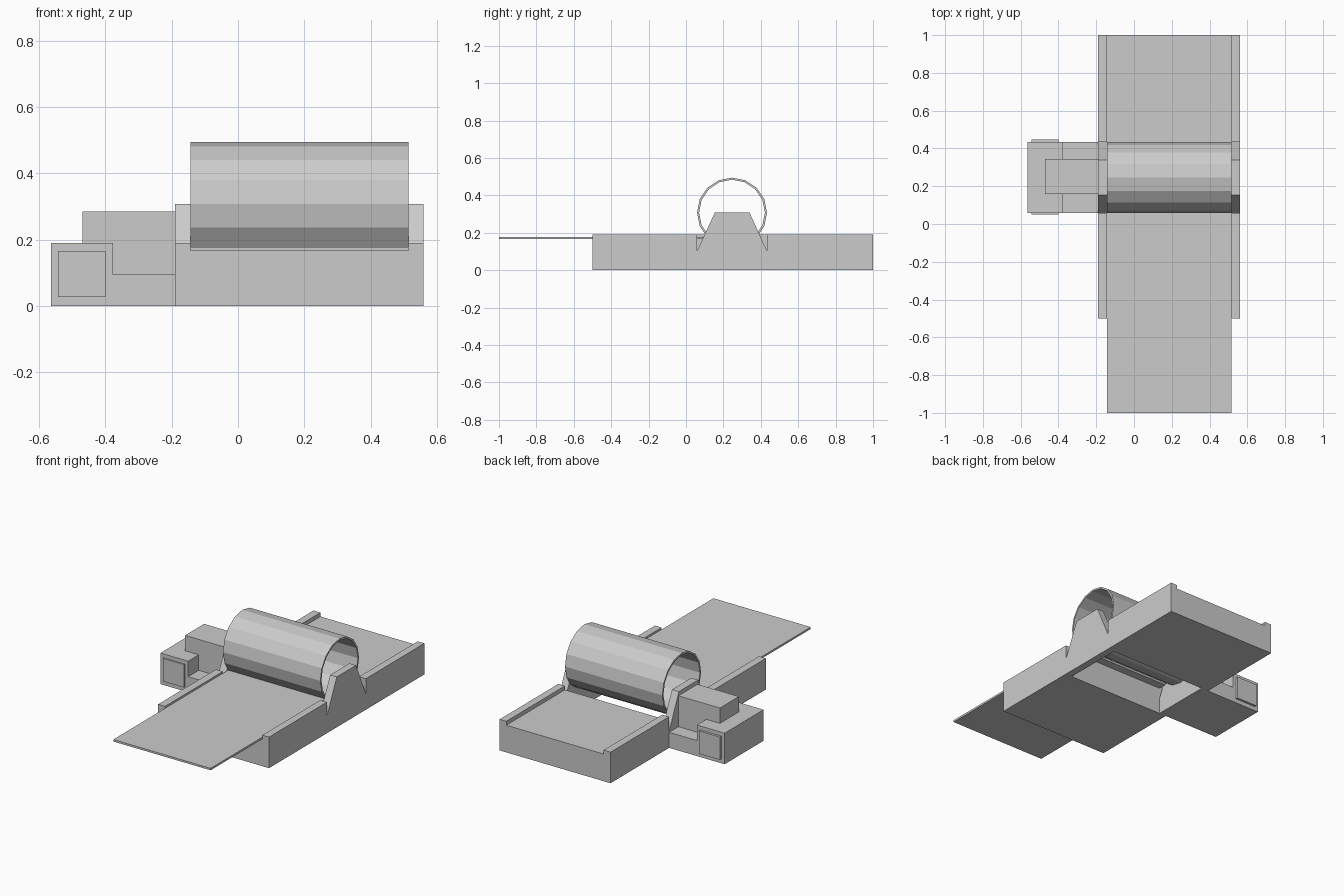
import bpy, bmesh, math

if "Cube" in bpy.data.objects:
    bpy.data.objects.remove(bpy.data.objects["Cube"])


def prism(name, pts, axis, a, b):
    """Extrude a closed 2D profile along axis 'x' (pts are y,z) or 'y' (pts are x,z)."""
    bm = bmesh.new()
    place = (lambda p, t: (t, p[0], p[1])) if axis == 'x' else (lambda p, t: (p[0], t, p[1]))
    lo = [bm.verts.new(place(p, a)) for p in pts]
    hi = [bm.verts.new(place(p, b)) for p in pts]
    n = len(pts)
    bm.faces.new(lo)
    bm.faces.new(hi[::-1])
    for i in range(n):
        j = (i + 1) % n
        bm.faces.new((lo[j], lo[i], hi[i], hi[j]))
    return finish(name, bm)


def finish(name, bm):
    bmesh.ops.recalc_face_normals(bm, faces=bm.faces)
    mesh = bpy.data.meshes.new(name)
    bm.to_mesh(mesh)
    bm.free()
    ob = bpy.data.objects.new(name, mesh)
    bpy.context.collection.objects.link(ob)
    return ob


def box(name, x, y, z):
    return prism(name, [(x[0], z[0]), (x[1], z[0]), (x[1], z[1]), (x[0], z[1])], 'y', *y)


XL, XR = -0.19, 0.56           # outer sides of the bed
IL, IR = -0.143, 0.515         # inner sides of the rails
Y0, Y1 = 0.058, 0.434          # roller gap
TOP, FLOOR = 0.19, 0.166

# Bed halves with a raised rail along each side
bed = [(XL, 0), (XR, 0), (XR, TOP), (IR, TOP), (IR, FLOOR), (IL, FLOOR), (IL, TOP), (XL, TOP)]
prism("front_bed", bed, 'y', -0.5, Y0)
prism("back_bed", bed, 'y', Y1, 1.0)

# Tapered brackets at both ends of the roller
bracket = [(Y0, 0), (Y1, 0), (Y1, 0.10), (0.34, 0.308), (0.154, 0.308), (Y0, 0.10)]
prism("left_bracket", bracket, 'x', XL, IL)
prism("right_bracket", bracket, 'x', IR, XR)

# Hollow sixteen-sided roller
bm = bmesh.new()
N, CY, CZ = 16, 0.246, 0.308
rings = []
for x, r in ((IL, 0.187), (IR, 0.187), (IR, 0.176), (IL, 0.176)):
    rings.append([bm.verts.new((x, CY + r * math.cos(2 * math.pi * i / N),
                                CZ + r * math.sin(2 * math.pi * i / N))) for i in range(N)])
for k in range(4):
    p, q = rings[k], rings[(k + 1) % 4]
    for i in range(N):
        j = (i + 1) % N
        bm.faces.new((p[i], p[j], q[j], q[i]))
finish("roller", bm)

# Thin sheet feeding under the roller
box("sheet", (IL, IR), (-1.0, 0.11), (FLOOR, 0.178))

# Stepped drive housing and the block joining it to the bracket
housing = [(-0.565, 0), (XL, 0), (XL, 0.095), (-0.378, 0.095), (-0.378, TOP), (-0.565, TOP)]
prism("drive_housing", housing, 'y', Y0, Y1)
box("drive_block", (-0.47, IL), (0.16, 0.344), (0.095, 0.284))

# Raised panels on the front and back of the housing
for name, y in (("front_panel", (0.05, Y0)), ("back_panel", (Y1, 0.448))):
    box(name, (-0.543, -0.4), y, (0.026, 0.166))
